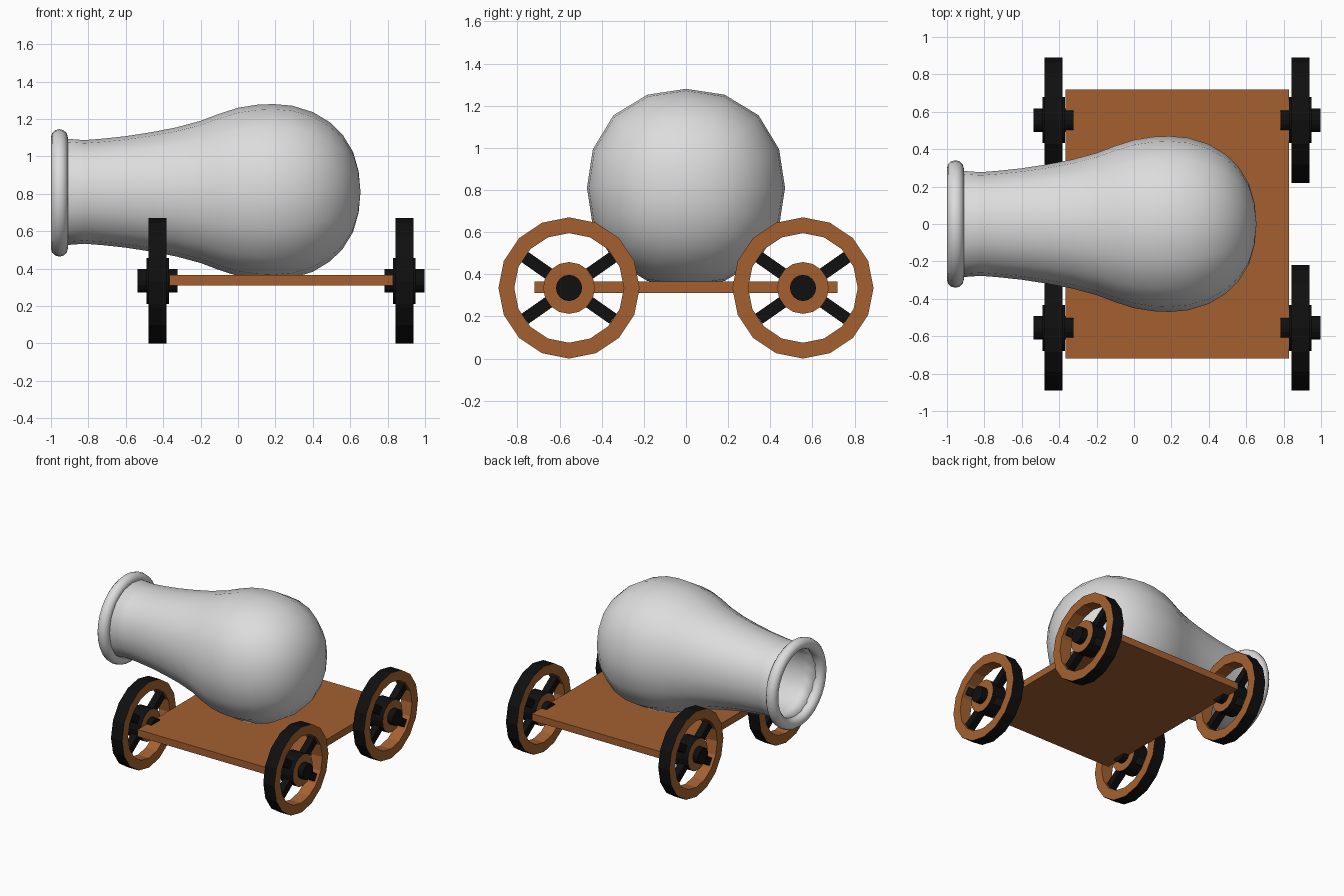
import bpy, bmesh, math
from mathutils import Matrix, Vector

if "Cube" in bpy.data.objects:
    bpy.data.objects.remove(bpy.data.objects["Cube"], do_unlink=True)


def make_material(name, color):
    mat = bpy.data.materials.new(name)
    mat.use_nodes = True
    mat.diffuse_color = (*color, 1)
    mat.node_tree.nodes["Principled BSDF"].inputs["Base Color"].default_value = (*color, 1)
    return mat


GREY = make_material("pale grey metal", (0.72, 0.72, 0.72))
BROWN = make_material("brown wood", (0.37, 0.118, 0.03))
BLACK = make_material("black iron", (0.005, 0.005, 0.005))


def finish(bm, name, mats, location=(0, 0, 0)):
    bmesh.ops.recalc_face_normals(bm, faces=bm.faces)
    mesh = bpy.data.meshes.new(name)
    bm.to_mesh(mesh)
    bm.free()
    for mat in mats:
        mesh.materials.append(mat)
    obj = bpy.data.objects.new(name, mesh)
    obj.location = location
    bpy.context.collection.objects.link(obj)
    return obj


def lathe(profile, sides=16, square=0.0, closed=False):
    """Turn (x, radius) points around the x axis; radius 0 closes to a point."""
    bm = bmesh.new()
    rings = []
    for x, r in profile:
        if r == 0:
            rings.append([bm.verts.new((x, 0, 0))] * sides)
            continue
        ring = []
        for i in range(sides):
            a = math.tau * i / sides
            k = r * (1 + square * (1 - math.cos(4 * a)))
            ring.append(bm.verts.new((x, k * math.cos(a), k * math.sin(a))))
        rings.append(ring)
    pairs = list(zip(rings, rings[1:]))
    if closed:
        pairs.append((rings[-1], rings[0]))
    for a, b in pairs:
        for i in range(sides):
            j = (i + 1) % sides
            corners = list(dict.fromkeys((a[i], a[j], b[j], b[i])))
            # Two neighbouring poles have no surface between them
            if len(corners) > 2:
                bm.faces.new(corners)
    return bm


def smooth(obj):
    for poly in obj.data.polygons:
        poly.use_smooth = True


# Barrel: hollow bulb with an open mouth
outer = [(-0.93, 0.285), (-0.82, 0.277), (-0.72, 0.285), (-0.6, 0.298), (-0.47, 0.318),
         (-0.33, 0.345), (-0.2, 0.38), (-0.1, 0.418), (0, 0.45), (0.1, 0.466),
         (0.19, 0.47), (0.29, 0.461), (0.4, 0.427), (0.49, 0.373), (0.56, 0.305),
         (0.615, 0.215), (0.645, 0.11), (0.655, 0)]
inner = [(x - 0.02, max(r - 0.025, 0)) for x, r in reversed(outer)]
smooth(finish(lathe(outer + inner, square=0.018, closed=True), "barrel", [GREY], (0, 0, 0.81)))

# Rolled lip around the mouth
lip = [(0.045 * math.cos(math.tau * i / 12), 0.298 + 0.043 * math.sin(math.tau * i / 12))
       for i in range(12)]
smooth(finish(lathe(lip, sides=32, closed=True), "muzzle_lip", [GREY], (-0.955, 0, 0.805)))

# Flat bed
bm = bmesh.new()
bmesh.ops.create_cube(bm, size=1, matrix=Matrix.Diagonal((1.195, 1.44, 0.055, 1)))
finish(bm, "cart_bed", [BROWN], (0.2325, 0, 0.3375))


def blacken_outside(obj):
    """Outward facing tread faces become black, sides and inner faces stay brown."""
    for p in obj.data.polygons:
        radial = Vector((0, p.center.y, p.center.z))
        if abs(p.normal.x) < 0.5 and p.normal.dot(radial) > 0:
            p.material_index = 1


def drum(half, radius):
    return lathe([(-half, 0), (-half, radius), (half, radius), (half, 0)])


def wheel(name, place):
    # Rim with black tread
    rim = lathe([(-0.048, 0.26), (-0.048, 0.335), (0.048, 0.335), (0.048, 0.26)], closed=True)
    blacken_outside(finish(rim, name + "_rim", [BROWN, BLACK], place))
    # Hub and axle stub
    blacken_outside(finish(drum(0.06, 0.123), name + "_hub", [BROWN, BLACK], place))
    finish(drum(0.106, 0.062), name + "_axle", [BLACK], place)
    # Crossed spokes
    bm = bmesh.new()
    for angle in (35, -35):
        turn = Matrix.Rotation(math.radians(angle), 4, 'X')
        bmesh.ops.create_cube(bm, size=1, matrix=turn @ Matrix.Diagonal((0.055, 0.51, 0.058, 1)))
    finish(bm, name + "_spokes", [BLACK], place)


for side, x in (("right", -0.43), ("left", 0.89)):
    for end, y in (("front", -0.555), ("back", 0.555)):
        wheel(f"{end}_{side}_wheel", (x, y, 0.335))
